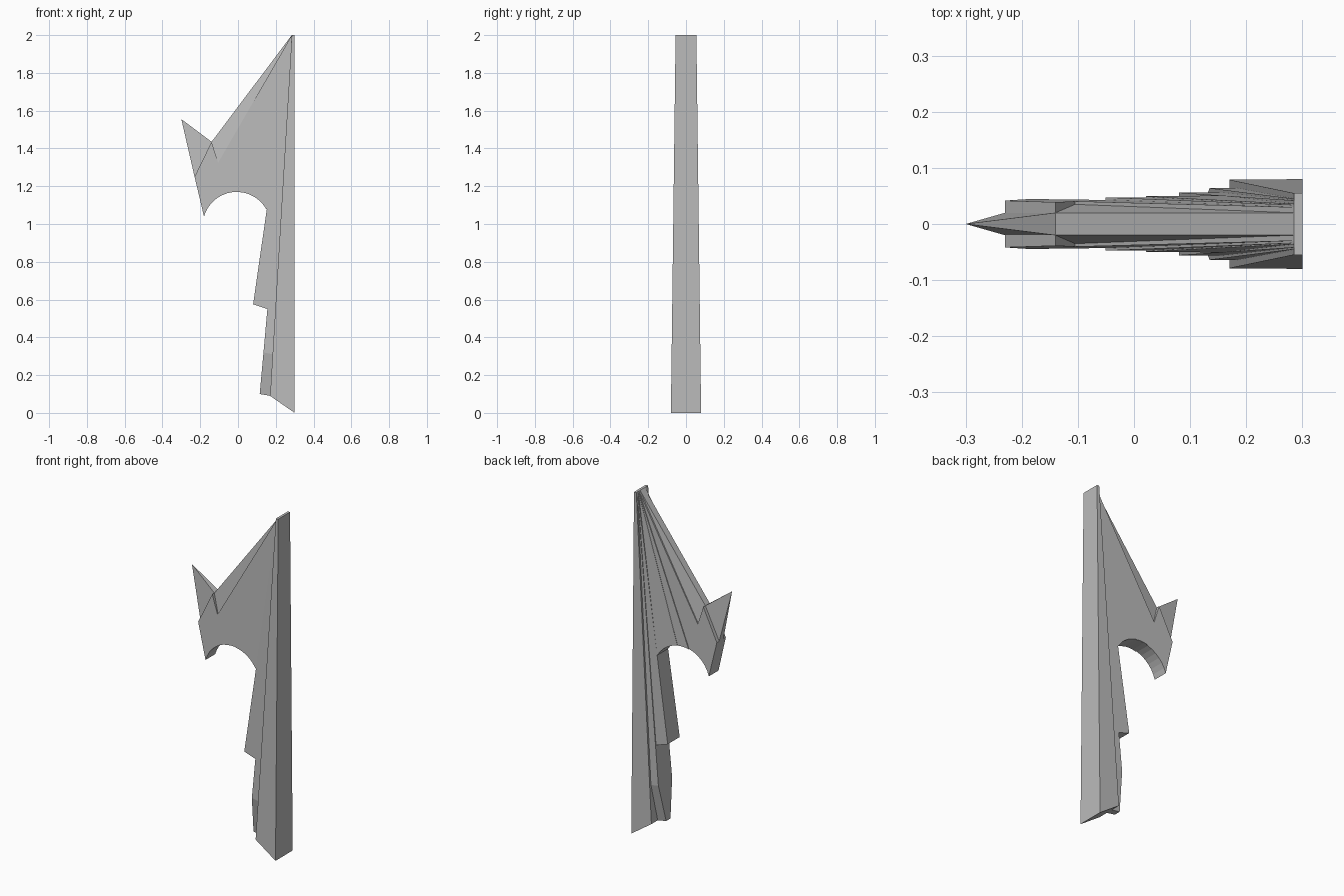
import bpy
import bmesh
from math import cos, sin, radians

cube = bpy.data.objects.get("Cube")
if cube:
    bpy.data.objects.remove(cube, do_unlink=True)

grey = bpy.data.materials.new("hull_grey")
grey.use_nodes = True
grey.diffuse_color = (0.5, 0.5, 0.5, 1)
grey.node_tree.nodes["Principled BSDF"].inputs["Base Color"].default_value = (0.5, 0.5, 0.5, 1)

APEX = (0.285, 2.0)


def plate(name, outline, halves):
    """Symmetric plate: an x-z outline with a half thickness at each point."""
    bm = bmesh.new()
    sides = [[bm.verts.new((x, s * h, z)) for (x, z), h in zip(outline, halves)] for s in (-1, 1)]
    front, back = sides
    bm.faces.new(front)
    bm.faces.new(back[::-1])
    n = len(outline)
    for i in range(n):
        j = (i + 1) % n
        bm.faces.new((front[i], back[i], back[j], front[j]))
    bmesh.ops.remove_doubles(bm, verts=bm.verts, dist=1e-5)
    bmesh.ops.recalc_face_normals(bm, faces=bm.faces)
    mesh = bpy.data.meshes.new(name)
    bm.to_mesh(mesh)
    bm.free()
    mesh.materials.append(grey)
    obj = bpy.data.objects.new(name, mesh)
    bpy.context.collection.objects.link(obj)
    return obj


def tapered(name, outline, top, bottom, low):
    """Plate thickening evenly from the apex down to height low."""
    halves = [top + (bottom - top) * (2 - z) / (2 - low) for x, z in outline]
    return plate(name, outline, halves)


def arc(start, end=30, steps=14):
    """Points along the round notch, by angle in degrees."""
    angles = [radians(start + (end - start) * i / steps) for i in range(steps + 1)]
    return [(-0.007 + 0.18 * cos(a), 0.99 + 0.18 * sin(a)) for a in angles]


# Pointed prong and thin upper edge of the blade
notch_top, notch_low, prong_base = (-0.14, 1.435), (-0.105, 1.325), (-0.23, 1.25)
plate("prong", [(-0.30, 1.555), prong_base, notch_top], [0, 0.02, 0.02])
plate("prong_root", [prong_base, notch_low, notch_top], [0.02, 0.035, 0.02])
plate("upper_edge", [APEX, notch_top, notch_low], [0.02, 0.02, 0.035])

# Fan of overlapping blade layers, each stepping out from the last
inner = [(0.24, 1.08)]
tapered("blade", [APEX, notch_low, notch_top, prong_base] + arc(164) + inner, 0.03, 0.045, 1.04)
tapered("blade_layer_outer", [APEX] + arc(104) + inner, 0.034, 0.049, 1.08)
tapered("blade_layer_inner", [APEX] + arc(81) + inner, 0.036, 0.051, 1.08)
tapered("middle_feather", [APEX, (0.08, 0.575), (0.155, 0.55), (0.21, 0.55)], 0.042, 0.056, 0.575)

# Lower feather with a chamfered foot
foot_top = [(0.135, 0.32), (0.186, 0.31)]
tapered("lower_feather", [APEX] + foot_top, 0.045, 0.064, 0.32)
plate("lower_feather_foot", foot_top + [(0.172, 0.09), (0.115, 0.10)], [0.064, 0.064, 0.02, 0.02])

# Straight rear spar
tapered("spar", [APEX, (0.17, 0.09), (0.30, 0), (0.30, 2)], 0.055, 0.08, 0)
